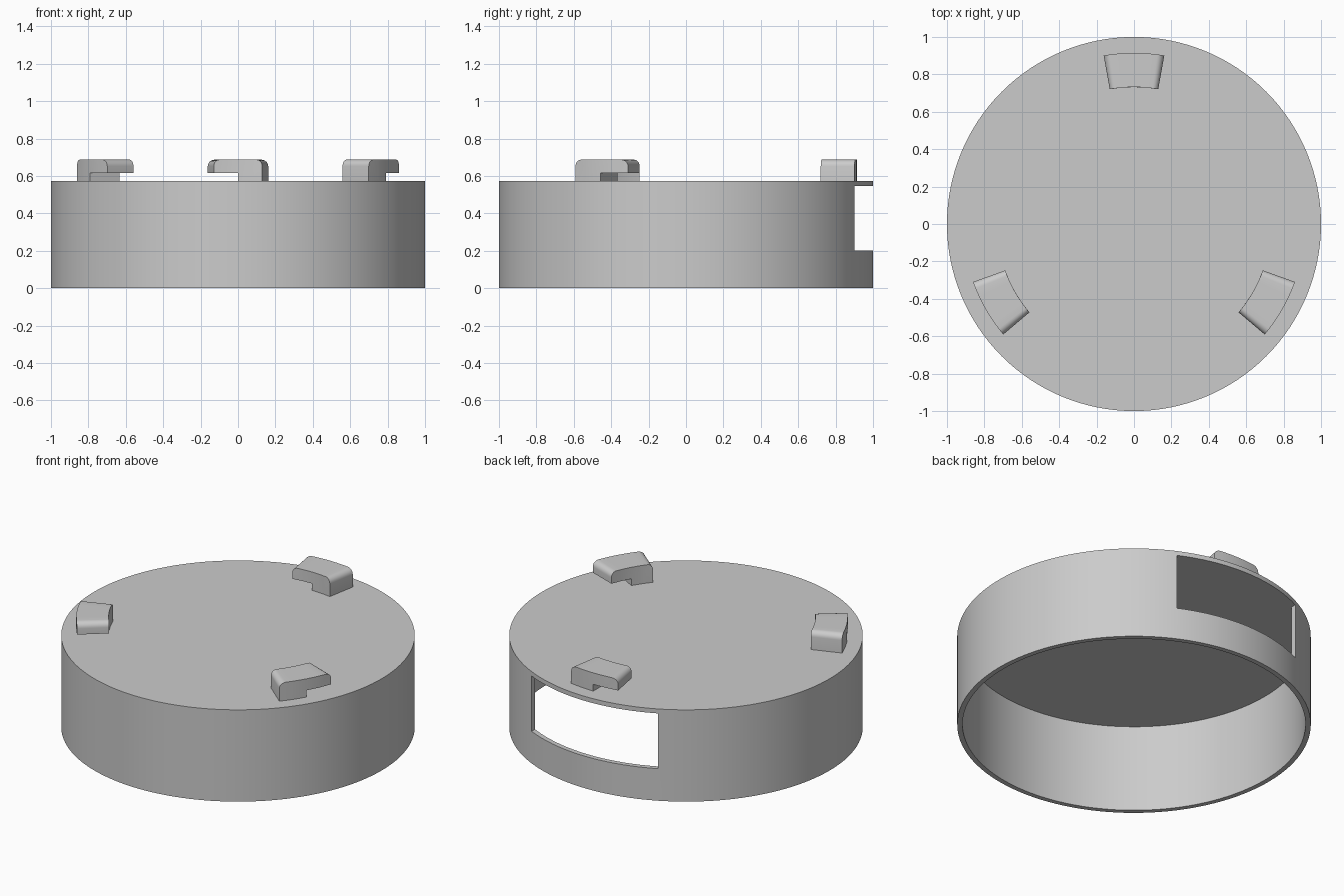
import bpy, bmesh, math

if "Cube" in bpy.data.objects:
    bpy.data.objects.remove(bpy.data.objects["Cube"])

RADIUS, INNER, TOP, CEILING = 1.0, 0.97, 0.573, 0.545
SEGMENTS = 128

grey = bpy.data.materials.new("plain grey")
grey.diffuse_color = (0.6, 0.6, 0.6, 1)
grey.use_nodes = True
grey.node_tree.nodes["Principled BSDF"].inputs["Base Color"].default_value = grey.diffuse_color


def finish(bm, name):
    bmesh.ops.recalc_face_normals(bm, faces=bm.faces)
    mesh = bpy.data.meshes.new(name)
    bm.to_mesh(mesh)
    bm.free()
    obj = bpy.data.objects.new(name, mesh)
    bpy.context.collection.objects.link(obj)
    mesh.materials.append(grey)
    return obj


def smooth(obj, angle=35):
    bpy.ops.object.select_all(action='DESELECT')
    obj.select_set(True)
    bpy.context.view_layer.objects.active = obj
    bpy.ops.object.shade_smooth_by_angle(angle=math.radians(angle))


# Hollow cap: outer and inner walls, rim, ceiling and lid
bm = bmesh.new()
rings = []
for r, z in ((RADIUS, TOP), (RADIUS, 0), (INNER, 0), (INNER, CEILING)):
    rings.append([bm.verts.new((r * math.cos(2 * math.pi * i / SEGMENTS),
                                r * math.sin(2 * math.pi * i / SEGMENTS), z))
                  for i in range(SEGMENTS)])
for a, b in zip(rings, rings[1:]):
    for i in range(SEGMENTS):
        j = (i + 1) % SEGMENTS
        bm.faces.new((a[i], b[i], b[j], a[j]))
bm.faces.new(rings[0])
bm.faces.new(rings[-1])
cap = finish(bm, "cap_shell")

# Window through the back wall, reaching up to the ceiling
bm = bmesh.new()
bmesh.ops.create_cube(bm, size=1)
for v in bm.verts:
    v.co.x *= 0.872
    v.co.y = 0.9 + v.co.y * 0.6
    v.co.z = 0.2 if v.co.z < 0 else CEILING
cutter = finish(bm, "window_cutter")
mod = cap.modifiers.new("window", 'BOOLEAN')
mod.operation = 'DIFFERENCE'
mod.solver = 'EXACT'
mod.object = cutter
bpy.context.view_layer.objects.active = cap
bpy.ops.object.modifier_apply(modifier=mod.name)
bpy.data.objects.remove(cutter)
smooth(cap)


# Hooked locking tab: a leg with an overhang, rounded at both top ends
def locking_tab(name, centre):
    half, low, high, fillet, r_in, r_out = 10.2, 0.615, 0.687, 0.035, 0.732, 0.915
    degrees_per_unit = math.degrees(1 / 0.82)
    outline = []                                # (degrees, height)
    for k in range(7):                          # rounded overhang end
        t = math.pi / 2 * k / 6
        outline.append((half - fillet * (1 - math.cos(t)) * degrees_per_unit,
                        high - fillet * (1 - math.sin(t))))
    outline += [(half * f, high) for f in (0.5, 0.25, 0, -0.25, -0.5)]
    outline += [(-a, z) for a, z in reversed(outline[:7])]
    outline += [(-half, TOP - 0.005), (-half / 2, TOP - 0.005), (0, TOP - 0.005),
                (0, low), (half / 2, low), (half, low)]
    bm = bmesh.new()
    loops = [[bm.verts.new((r * math.cos(math.radians(centre + a)),
                            r * math.sin(math.radians(centre + a)), z))
              for a, z in outline] for r in (r_in, r_out)]
    n = len(outline)
    for i in range(n):
        j = (i + 1) % n
        bm.faces.new((loops[0][i], loops[0][j], loops[1][j], loops[1][i]))
    caps = [bm.faces.new(loop) for loop in loops]
    bmesh.ops.triangulate(bm, faces=caps)
    smooth(finish(bm, name))


for name, centre in (("back", 90), ("left", 210), ("right", 330)):
    locking_tab(name + "_locking_tab", centre)
